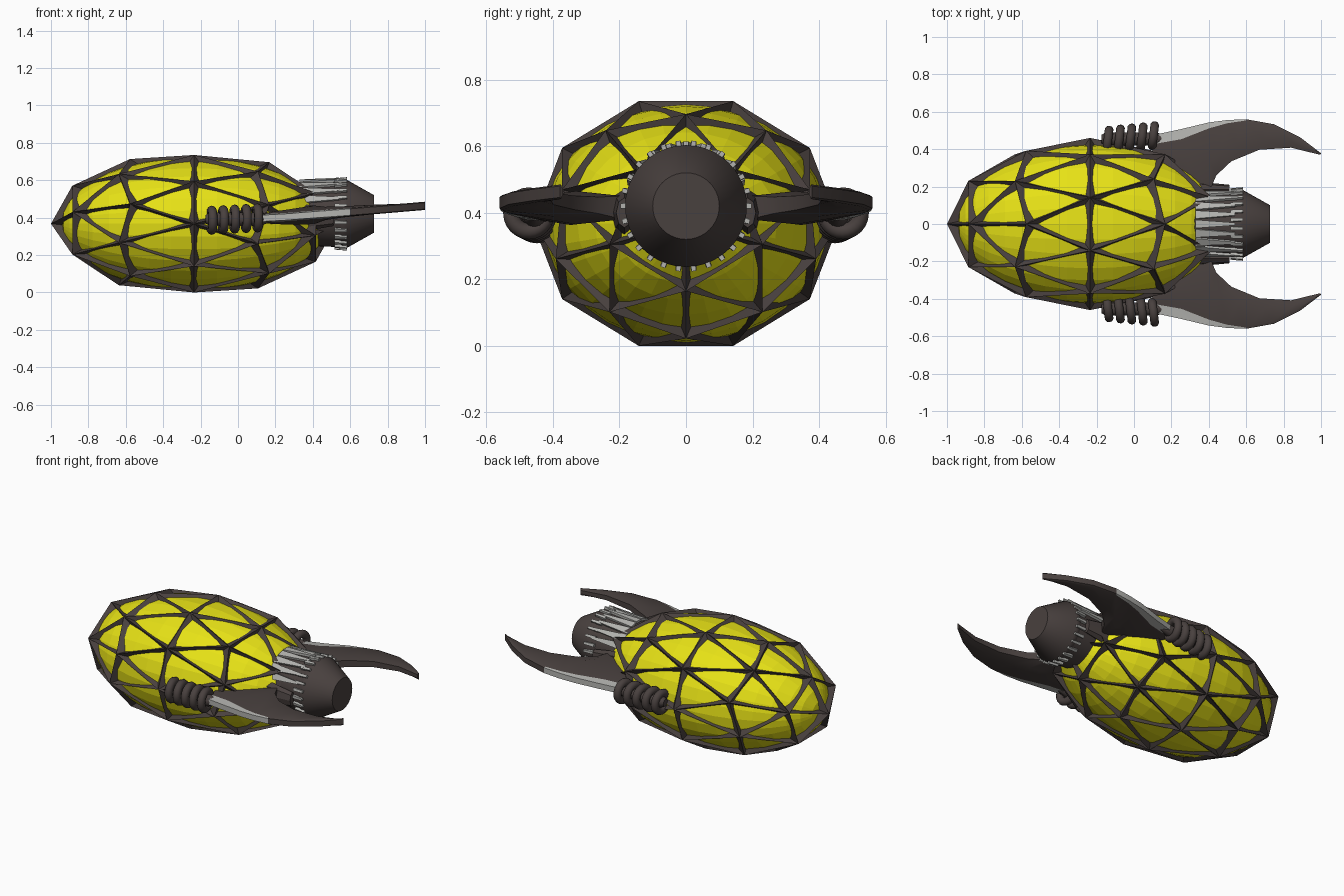
import bpy, bmesh, math
from mathutils import Vector, Matrix

if "Cube" in bpy.data.objects:
    bpy.data.objects.remove(bpy.data.objects["Cube"])


def mat(name, col):
    m = bpy.data.materials.new(name)
    m.diffuse_color = (*col, 1)
    m.use_nodes = True
    m.node_tree.nodes["Principled BSDF"].inputs["Base Color"].default_value = m.diffuse_color
    return m


BROWN = mat("dark brown", (0.066, 0.052, 0.049))
YELLOW = mat("yellow", (0.80, 0.76, 0.008))
GREY = mat("light grey", (0.45, 0.45, 0.43))


def finish(bm, name, mats, smooth=False):
    bmesh.ops.recalc_face_normals(bm, faces=bm.faces)
    me = bpy.data.meshes.new(name)
    bm.to_mesh(me)
    bm.free()
    ob = bpy.data.objects.new(name, me)
    bpy.context.collection.objects.link(ob)
    for m in mats:
        me.materials.append(m)
    if smooth:
        bpy.ops.object.select_all(action='DESELECT')
        ob.select_set(True)
        bpy.context.view_layer.objects.active = ob
        bpy.ops.object.shade_smooth_by_angle(angle=math.radians(40))
    return ob


# local +z axis becomes world +x, local -x becomes up
TURN = Matrix.Rotation(math.pi / 2, 4, 'Y')
BODY = Matrix.Translation((-0.235, 0, 0.3675)) @ Matrix.Diagonal((0.765, 0.46, 0.3865, 1)) @ TURN


def lathe(name, profile, centre, mats, n=40):
    """Revolve (x, radius) points round an x axis through centre (y, z)."""
    bm = bmesh.new()
    rings = []
    for x, r in profile:
        rings.append([bm.verts.new((x, centre[0] + r * math.cos(2 * math.pi * i / n),
                                    centre[1] + r * math.sin(2 * math.pi * i / n))) for i in range(n)])
    for a, b in zip(rings, rings[1:]):
        for i in range(n):
            bm.faces.new((a[i], a[(i + 1) % n], b[(i + 1) % n], b[i]))
    bm.faces.new(rings[0])
    bm.faces.new(rings[-1])
    return finish(bm, name, mats, True)


# faceted lattice cage: ridged struts left after sinking each triangle
bm = bmesh.new()
bmesh.ops.create_icosphere(bm, subdivisions=2, radius=1)
inner = list(bm.faces)
bmesh.ops.inset_individual(bm, faces=inner, thickness=0.065, depth=-0.085, use_even_offset=True)
bmesh.ops.delete(bm, geom=inner, context='FACES')
bm.transform(BODY)
finish(bm, "lattice_cage", [BROWN])

# yellow core filling the cage
bm = bmesh.new()
bmesh.ops.create_uvsphere(bm, u_segments=32, v_segments=18, radius=0.925)
bm.transform(BODY)
finish(bm, "yellow_core", [YELLOW])

# neck and snout
HZ = 0.42
lathe("neck", [(0.28, 0.16), (0.40, 0.172), (0.56, 0.178)], (0, HZ), [BROWN])
lathe("snout", [(0.535, 0.17), (0.555, 0.183), (0.58, 0.183), (0.728, 0.10)], (0, HZ), [BROWN])


def bar(bm, ang, xs, rs, ws, thick):
    """Tapered bar lying along the neck at an angle round the x axis."""
    rad = Vector((0, math.cos(ang), math.sin(ang)))
    tan = Vector((0, -math.sin(ang), math.cos(ang)))
    ends = []
    for x, r, w in zip(xs, rs, ws):
        c = Vector((x, 0, HZ))
        ends.append([bm.verts.new(c + rad * (r + a * thick) + tan * (b * w / 2))
                     for a, b in ((0, -1), (0, 1), (1, 1), (1, -1))])
    a, b = ends
    for i in range(4):
        bm.faces.new((a[i], a[(i + 1) % 4], b[(i + 1) % 4], b[i]))
    bm.faces.new(a)
    bm.faces.new(b)


# grey fingers over the neck, small teeth round the collar
bm = bmesh.new()
for k in range(9):
    bar(bm, math.radians(26 + 16 * k), (0.33, 0.54), (0.17, 0.18), (0.045, 0.014), 0.014)
finish(bm, "neck_fingers", [GREY])
bm = bmesh.new()
for k in range(26):
    bar(bm, 2 * math.pi * k / 26, (0.515, 0.582), (0.172, 0.178), (0.018, 0.014), 0.019)
finish(bm, "collar_teeth", [GREY])

# pincer stations: outer edge, inner edge, grey share, height, thickness
STATIONS = [
    ((0.10, 0.475), (0.10, 0.34), 0.36, 0.395, 0.024),
    ((0.25, 0.507), (0.27, 0.24), 0.20, 0.403, 0.040),
    ((0.40, 0.543), (0.41, 0.19), 0.09, 0.415, 0.050),
    ((0.50, 0.556), (0.44, 0.26), 0.06, 0.422, 0.036),
    ((0.60, 0.560), (0.52, 0.335), 0.03, 0.430, 0.030),
    ((0.75, 0.533), (0.67, 0.397), 0.10, 0.442, 0.026),
    ((0.89, 0.462), (0.84, 0.408), 0.20, 0.453, 0.021),
    ((1.00, 0.378), (0.995, 0.370), 0.30, 0.463, 0.015),
]

for s, side in ((1, "left"), (-1, "right")):
    # curved pincer with a grey outer edge near its root
    bm = bmesh.new()
    rings = []
    for o, i, g, z, t in STATIONS:
        o, i = Vector(o), Vector(i)
        pts = [(o, 0.017), (o.lerp(i, g), 0.022), (o.lerp(i, 0.6), t), (i, t * 0.7)]
        pts += [(p, -h) for p, h in reversed(pts)]
        rings.append([bm.verts.new((p.x, s * p.y, z + h)) for p, h in pts])
    n = 8
    for k, (a, b) in enumerate(zip(rings, rings[1:])):
        for j in range(n):
            f = bm.faces.new((a[j], a[(j + 1) % n], b[(j + 1) % n], b[j]))
            f.material_index = 1 if k < 4 and j in (0, 6, 7) else 0
    bm.faces.new(rings[0])
    bm.faces.new(rings[-1])
    finish(bm, side + "_pincer", [BROWN, GREY], True)

    # hinge block where the pincer meets the neck
    bm = bmesh.new()
    bmesh.ops.create_cone(bm, cap_ends=True, segments=8, radius1=0.075, radius2=0.045, depth=0.17)
    bm.transform(Matrix.Translation((0.425, s * 0.185, 0.40)) @ Matrix.Diagonal((1, 0.55, 1, 1)) @ TURN)
    finish(bm, side + "_hinge", [BROWN])

    # five coils wrapped round a rod on the flank
    for k in range(5):
        bpy.ops.mesh.primitive_torus_add(
            major_segments=24, minor_segments=10, major_radius=0.054, minor_radius=0.024,
            location=(-0.14 + 0.061 * k, s * (0.448 + 0.006 * k), 0.386 + 0.003 * k),
            rotation=(0, math.pi / 2, s * -0.12))
        coil = bpy.context.object
        coil.name = f"{side}_coil_{k + 1}"
        coil.data.materials.append(BROWN)
        bpy.ops.object.shade_smooth()
    lathe(side + "_coil_rod", [(-0.175, 0.022), (-0.15, 0.035), (0.12, 0.035), (0.18, 0.015)],
          (s * 0.455, 0.392), [BROWN], 12)
